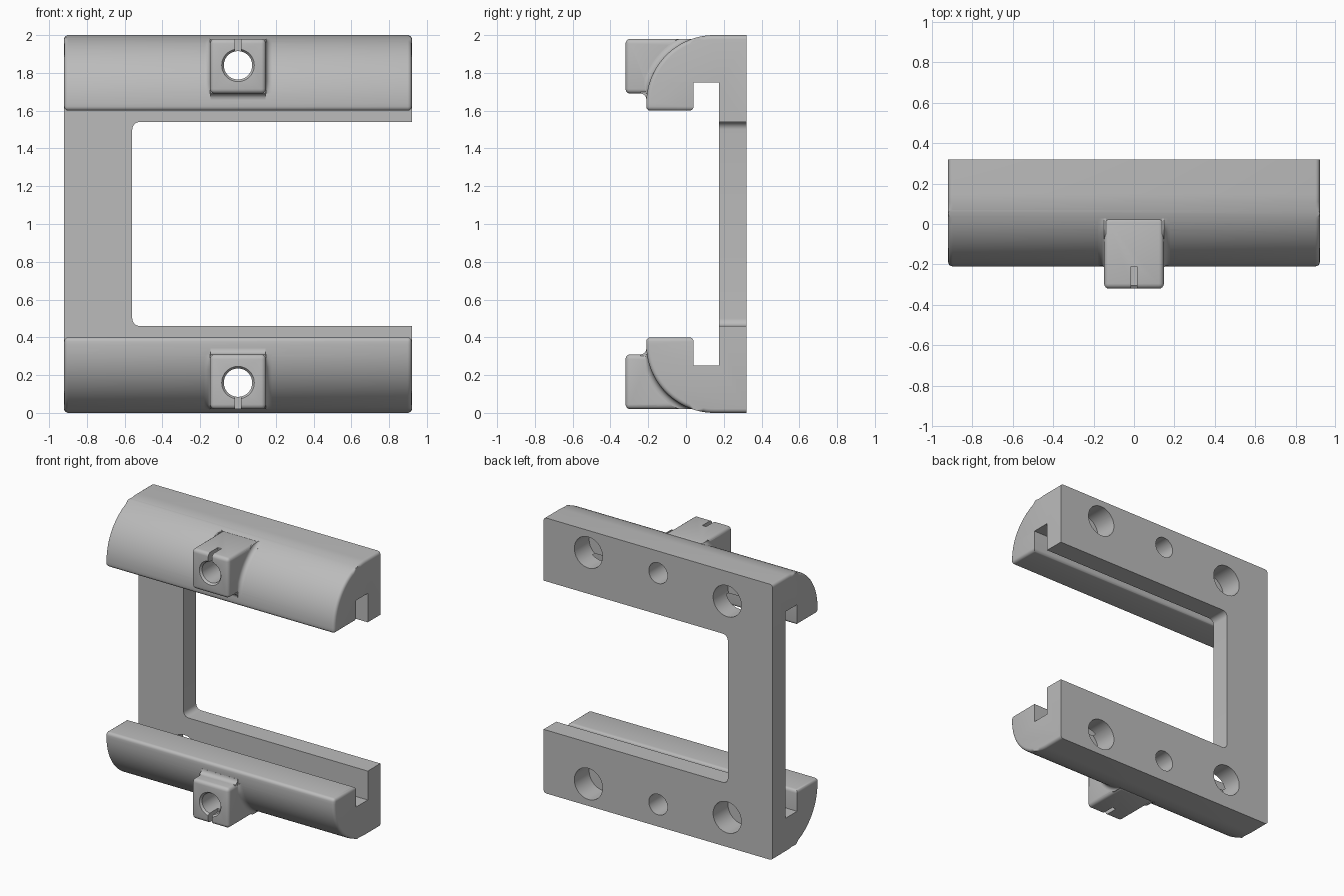
import bpy, bmesh, math
from mathutils import Matrix, Vector

if "Cube" in bpy.data.objects:
    bpy.data.objects.remove(bpy.data.objects["Cube"])

grey = bpy.data.materials.new("plain grey")
grey.use_nodes = True
colour = (0.5, 0.5, 0.5, 1)
grey.diffuse_color = colour
grey.node_tree.nodes["Principled BSDF"].inputs["Base Color"].default_value = colour

W = 0.92                      # half width of the bracket
BACK, INNER = 0.32, 0.175     # back plate faces
CY, CZ, R = 0.15, 1.64, 0.36  # axis and radius of the rounded rail front
HOLE_Z = 1.84


def finish(bm, name):
    bmesh.ops.recalc_face_normals(bm, faces=bm.faces)
    mesh = bpy.data.meshes.new(name)
    bm.to_mesh(mesh)
    bm.free()
    mesh.materials.append(grey)
    obj = bpy.data.objects.new(name, mesh)
    bpy.context.collection.objects.link(obj)
    return obj


def arc(cx, cy, r, start, end, n):
    steps = [math.radians(start + (end - start) * i / n) for i in range(n + 1)]
    return [(cx + r * math.cos(a), cy + r * math.sin(a)) for a in steps]


def prism(points, axis, low, high):
    """Extrude a 2D outline along x (outline in y,z) or y (outline in x,z)."""
    bm = bmesh.new()
    place = (lambda p: (low, *p)) if axis == "x" else (lambda p: (p[0], low, p[1]))
    face = bm.faces.new([bm.verts.new(place(p)) for p in points])
    moved = bmesh.ops.extrude_face_region(bm, geom=[face])["geom"]
    shift = Vector((high - low, 0, 0) if axis == "x" else (0, high - low, 0))
    bmesh.ops.translate(bm, vec=shift, verts=[v for v in moved if isinstance(v, bmesh.types.BMVert)])
    bmesh.ops.recalc_face_normals(bm, faces=bm.faces)
    return bm


def box(x, y, z):
    return prism([(x[0], z[0]), (x[1], z[0]), (x[1], z[1]), (x[0], z[1])], "y", *y)


def round_edges(bm, edges, width):
    bmesh.ops.bevel(bm, geom=edges, offset=width, segments=4, profile=0.5,
                    affect="EDGES", clamp_overlap=False)


def cylinder(x, z, r, y0, y1):
    return prism(arc(x, z, r, 0, 352.5, 47), "y", y0, y1)


def combine(obj, bm, operation):
    tool = finish(bm, "helper")
    mod = obj.modifiers.new("combine", "BOOLEAN")
    mod.operation, mod.solver, mod.object = operation, "EXACT", tool
    bpy.context.view_layer.objects.active = obj
    bpy.ops.object.modifier_apply(modifier=mod.name)
    bpy.data.objects.remove(tool)


def smooth(obj):
    bpy.ops.object.select_all(action="DESELECT")
    obj.select_set(True)
    bpy.context.view_layer.objects.active = obj
    bpy.ops.object.shade_smooth_by_angle(angle=math.radians(32))


def mirror_down(obj, name):
    other = obj.copy()
    other.data = obj.data.copy()
    other.name = name
    flip = Matrix.Translation((0, 0, 2)) @ Matrix.Diagonal((1, 1, -1, 1))
    other.data.transform(flip)
    other.data.flip_normals()
    bpy.context.collection.objects.link(other)
    return other


# Rail: back plate, slot and rounded front lip
lip_z, slot_z, slot_y = 1.60, 1.75, 0.04
front = CY - R
outline = [(BACK, 1.54), (BACK, 2.0)] + arc(CY, CZ, R, 90, 180, 28)
outline += [(front, lip_z), (slot_y, lip_z), (slot_y, slot_z), (INNER, slot_z), (INNER, 1.54)]
bm = prism(outline, "x", -W, W)
soft = []
for e in bm.edges:
    a, b = e.verts
    mid = (a.co + b.co) / 2
    if abs(a.co.x - b.co.x) < 0.01:
        inside = mid.y > slot_y - 0.01 and mid.z < 1.99
        if not inside:
            soft.append(e)
    elif abs(mid.z - lip_z) < 0.001:
        soft.append(e)
round_edges(bm, soft, 0.022)
rail = finish(bm, "upper_rail")

# Clamp block on the front of the rail
bm = box((-0.148, 0.148), (-0.32, 0.035), (1.69, 1.98))
round_edges(bm, bm.edges[:], 0.025)
combine(rail, bm, "UNION")

# Clamp bore with eased mouth, slit, and the two back pockets
combine(rail, cylinder(0, HOLE_Z, 0.075, -0.5, 0.5), "DIFFERENCE")
bm = cylinder(0, HOLE_Z, 0.075, -0.33, -0.305)
mouth = [v for v in bm.verts if v.co.y < -0.32]
bmesh.ops.scale(bm, vec=(1.25, 1, 1.25), verts=mouth, space=Matrix.Translation((0, 0, -HOLE_Z)))
combine(rail, bm, "DIFFERENCE")
combine(rail, box((-0.015, 0.015), (-0.5, front), (HOLE_Z, 2.2)), "DIFFERENCE")
for x, z in ((0.56, HOLE_Z), (-0.555, 1.785)):
    combine(rail, cylinder(x, z, 0.113, 0.15, 0.5), "DIFFERENCE")
smooth(rail)
smooth(mirror_down(rail, "lower_rail"))


# Concave blends where the clamp block meets the rail
def side_blend(side, name):
    bm = bmesh.new()
    size, rows = 0.03, []
    section = arc(size, size, size, 180, 270, 6)
    for i in range(25):
        a = math.radians(8 + 62 * i / 24)
        room = min(0.34 / math.sin(a) - R, (i + 1) * 0.006, size)
        grow = max(room, 0.0005) / size
        row = [(-0.01, R - 0.01), (-0.01, R + size * grow)]
        row += [(u, R + v * grow) for u, v in section] + [(size, R - 0.01)]
        rows.append([bm.verts.new((side * (0.148 + u), CY - d * math.cos(a), CZ + d * math.sin(a)))
                     for u, d in row])
    n = len(rows[0])
    for p, q in zip(rows, rows[1:]):
        for j in range(n):
            k = (j + 1) % n
            bm.faces.new((p[j], p[k], q[k], q[j]))
    bm.faces.new(rows[0])
    bm.faces.new(rows[-1])
    return finish(bm, name)


under = [(front + 0.01, 1.70), (front - 0.03, 1.70)] + arc(front - 0.03, 1.66, 0.03, 90, 0, 6)
under += [(front + 0.01, 1.66)]
blends = [side_blend(1, "left_blend"), side_blend(-1, "right_blend"),
          finish(prism(under, "x", -0.145, 0.145), "under_blend")]
for blend in blends:
    smooth(blend)
    smooth(mirror_down(blend, "lower_" + blend.name))

# Side column joining the rails, with rounded inner corners
edge, r = -0.56, 0.04
outline = [(-W, 0.46)] + arc(edge + r, 0.46 + r, r, 270, 180, 8)
outline += arc(edge + r, 1.54 - r, r, 180, 90, 8) + [(-W, 1.54)]
smooth(finish(prism(outline, "y", INNER, BACK), "side_column"))
